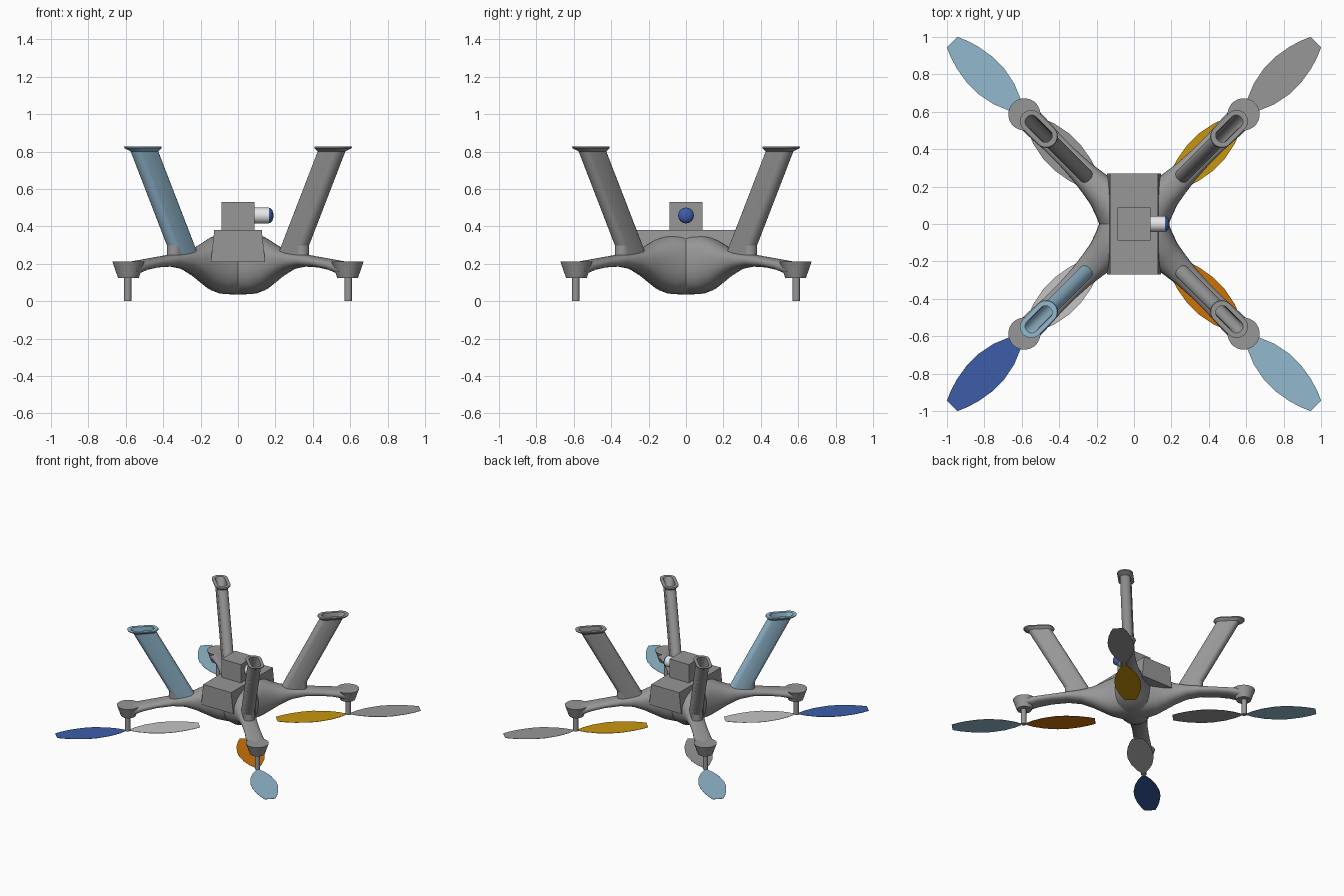
import bpy
import bmesh
from math import cos, sin, pi, radians, copysign
from mathutils import Matrix, Vector

cube = bpy.data.objects.get("Cube")
if cube:
    bpy.data.objects.remove(cube, do_unlink=True)


def material(name, rgb):
    m = bpy.data.materials.new(name)
    m.use_nodes = True
    m.diffuse_color = (*rgb, 1)
    m.node_tree.nodes["Principled BSDF"].inputs["Base Color"].default_value = (*rgb, 1)
    return m


GREY = material("grey", (0.31, 0.31, 0.31))
SKY = material("light blue", (0.29, 0.48, 0.62))
BLUE = material("deep blue", (0.045, 0.11, 0.39))
GOLD = material("gold", (0.58, 0.30, 0.004))
ORANGE = material("orange", (0.60, 0.17, 0.003))
SILVER = material("light grey", (0.55, 0.55, 0.55))
WHITE = material("white", (0.80, 0.80, 0.80))


def finish(bm, name, mat, matrix=Matrix(), smooth=True):
    bmesh.ops.recalc_face_normals(bm, faces=bm.faces)
    bm.transform(matrix)
    mesh = bpy.data.meshes.new(name)
    bm.to_mesh(mesh)
    bm.free()
    mesh.materials.append(mat)
    obj = bpy.data.objects.new(name, mesh)
    bpy.context.collection.objects.link(obj)
    if smooth:
        bpy.ops.object.select_all(action="DESELECT")
        obj.select_set(True)
        bpy.context.view_layer.objects.active = obj
        bpy.ops.object.shade_smooth_by_angle(angle=radians(35))
    return obj


def loft(name, rings, mat, matrix=Matrix(), smooth=True):
    """Skin a list of equal-length point rings and cap both ends."""
    bm = bmesh.new()
    loops = [[bm.verts.new(p) for p in ring] for ring in rings]
    n = len(loops[0])
    for a, b in zip(loops, loops[1:]):
        for i in range(n):
            j = (i + 1) % n
            bm.faces.new((a[i], a[j], b[j], b[i]))
    bm.faces.new(loops[0])
    bm.faces.new(loops[-1])
    return finish(bm, name, mat, matrix, smooth)


def arm_section(d, half, top, bottom, n=28):
    """Rounded, slightly squared section across an arm."""
    mid, tall = (top + bottom) / 2, (top - bottom) / 2
    ring = []
    for i in range(n):
        c, s = cos(2 * pi * i / n), sin(2 * pi * i / n)
        ring.append((d, half * copysign(abs(c) ** 0.85, c), mid + tall * copysign(abs(s) ** 0.85, s)))
    return ring


def stadium(d, z, length, radius, n=20):
    """Horizontal pill outline, long along the arm."""
    ring = []
    for i in range(n):
        a = 2 * pi * (i + 0.5) / n
        ring.append((d + copysign(length, cos(a)) + radius * cos(a), radius * sin(a), z))
    return ring


def circle(d, z, radius, n=24):
    return stadium(d, z, 0, radius, n)


def box(name, half_x_bottom, half_x_top, half_y, z0, z1):
    rings = [[(-hx, -half_y, z), (hx, -half_y, z), (hx, half_y, z), (-hx, half_y, z)]
             for hx, z in ((half_x_bottom, z0), (half_x_top, z1))]
    return loft(name, rings, GREY, smooth=False)


MOTOR = 0.834   # motor axis distance along the arm
BLADE = 0.541   # blade length


def leg_axis(z):
    return 0.434 + 0.546 * (z - 0.30)


def blade(name, direction, mat, matrix):
    profile = ((0.02, 0.012), (0.07, 0.045), (0.15, 0.078), (0.25, 0.098),
               (0.33, 0.098), (0.42, 0.083), (0.49, 0.062), (BLADE, 0.04))
    edge = [(MOTOR + direction * r, w) for r, w in profile]
    edge += [(x, -w) for x, w in reversed(edge)]
    loft(name, [[(x, y, z) for x, y in edge] for z in (0, 0.002)], mat, matrix, False)


ARM = ((0, 0.175, 0.36, 0.035), (0.10, 0.145, 0.36, 0.038), (0.17, 0.115, 0.345, 0.055),
       (0.24, 0.09, 0.315, 0.09), (0.31, 0.078, 0.285, 0.13), (0.40, 0.066, 0.262, 0.17),
       (0.50, 0.06, 0.25, 0.185), (0.62, 0.06, 0.235, 0.18), (0.72, 0.066, 0.222, 0.165),
       (0.83, 0.07, 0.208, 0.13))

# Quarter name, angle, leg colour, outer blade colour, inner blade colour
QUARTERS = (("back_left", 45, GREY, GREY, GOLD), ("back_right", 135, GREY, SKY, GREY),
            ("front_right", 225, SKY, BLUE, SILVER), ("front_left", 315, GREY, SKY, ORANGE))

for name, angle, leg_mat, outer_mat, inner_mat in QUARTERS:
    turn = Matrix.Rotation(radians(angle), 4, "Z")
    # Arm flowing out of the hull, with motor pod and shaft
    loft(name + "_arm", [arm_section(*s) for s in ARM], GREY, turn)
    loft(name + "_motor_pod", [circle(MOTOR - 0.005, 0.125, 0.056), circle(MOTOR - 0.005, 0.211, 0.086)],
         GREY, turn)
    loft(name + "_motor_shaft", [circle(MOTOR, 0, 0.02), circle(MOTOR, 0.14, 0.02)], GREY, turn)
    # Leg socket and hollow leaning leg with a flared rim
    loft(name + "_leg_socket", [stadium(0.434, z, 0.048, 0.039) for z in (0.22, 0.30)], GREY, turn)
    leg = ((0.245, 0.048, 0.04), (0.80, 0.048, 0.04), (0.818, 0.056, 0.06), (0.826, 0.056, 0.06),
           (0.826, 0.052, 0.036), (0.80, 0.05, 0.032), (0.32, 0.05, 0.032))
    loft(name + "_leg", [stadium(leg_axis(z), z, length, r) for z, length, r in leg], leg_mat, turn)
    # Propeller
    blade(name + "_outer_blade", 1, outer_mat, turn)
    blade(name + "_inner_blade", -1, inner_mat, turn)

# Equipment bay and camera housing
box("equipment_bay", 0.145, 0.127, 0.27, 0.21, 0.38)
box("camera_housing", 0.088, 0.088, 0.088, 0.38, 0.53)

# Camera barrel pointing sideways, with a domed lens
sideways = Matrix.Translation(Vector((0, 0, 0.458))) @ Matrix.Rotation(radians(90), 4, "Y")
loft("camera_barrel", [circle(0, z, 0.042) for z in (0.08, 0.165)], WHITE, sideways)
dome = [circle(0, 0.165 + 0.025 * sin(a), 0.042 * cos(a)) for a in (0, 0.3, 0.6, 0.9, 1.2, 1.5)]
loft("camera_lens", dome, BLUE, sideways)
